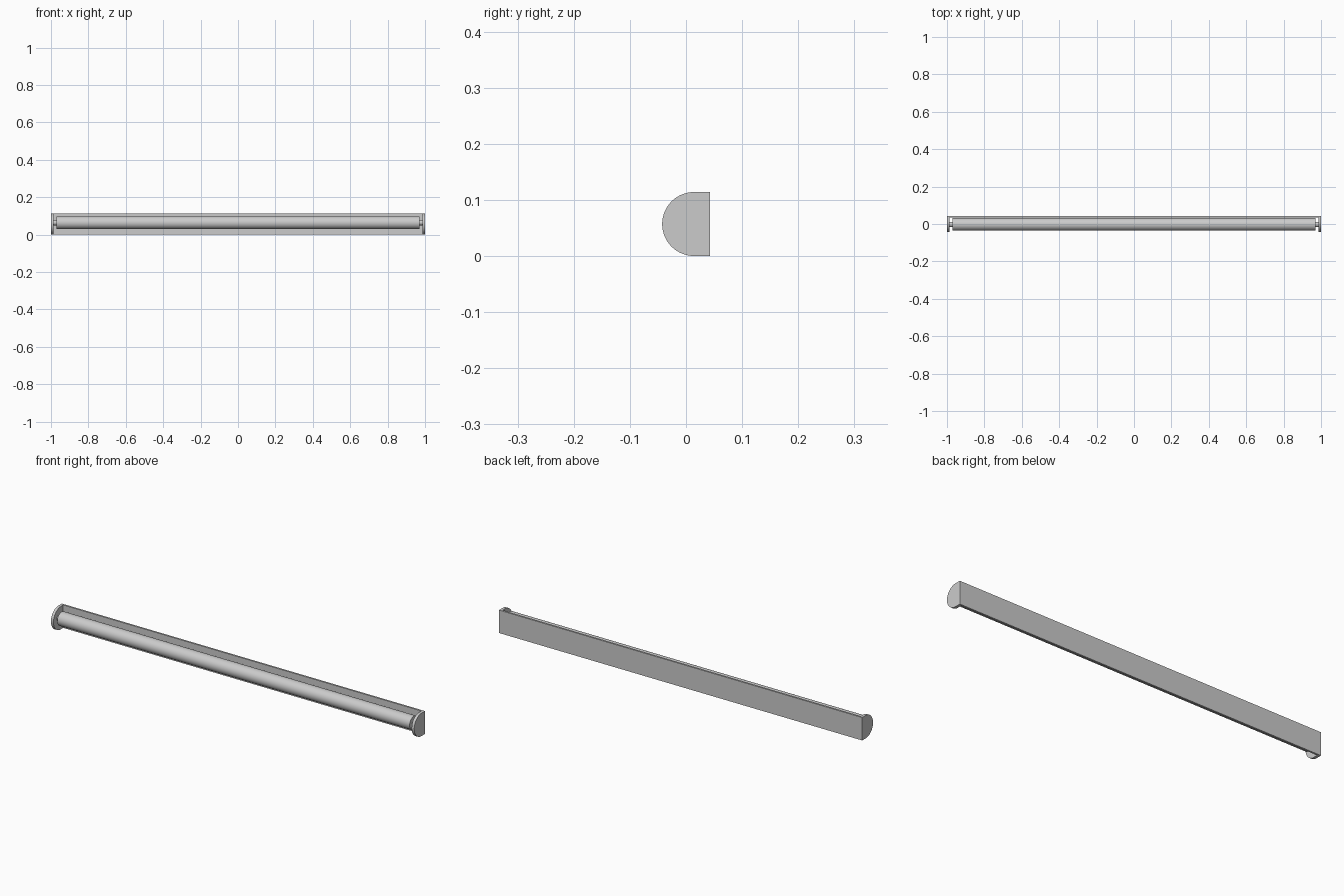
import bpy, math

if "Cube" in bpy.data.objects:
    bpy.data.objects.remove(bpy.data.objects["Cube"])

H, D = 0.114, 0.0425      # overall height, half depth
R = H / 2                 # end cap radius
TY, TZ = -0.002, 0.064    # roller axis


def extrude_x(name, profile, x0, x1):
    # Prism from a (y, z) profile along x
    n = len(profile)
    verts = [(x, y, z) for x in (x0, x1) for y, z in profile]
    faces = [tuple(reversed(range(n))), tuple(range(n, 2 * n))]
    faces += [(i, (i + 1) % n, n + (i + 1) % n, n + i) for i in range(n)]
    me = bpy.data.meshes.new(name)
    me.from_pydata(verts, [], faces)
    ob = bpy.data.objects.new(name, me)
    bpy.context.collection.objects.link(ob)
    bpy.context.view_layer.objects.active = ob
    bpy.ops.object.select_all(action='DESELECT')
    ob.select_set(True)
    bpy.ops.object.mode_set(mode='EDIT')
    bpy.ops.mesh.select_all(action='SELECT')
    bpy.ops.mesh.normals_make_consistent(inside=False)
    bpy.ops.object.mode_set(mode='OBJECT')
    bpy.ops.object.shade_smooth_by_angle(angle=math.radians(35))
    return ob


def circle(r, n=40):
    return [(TY + r * math.cos(2 * math.pi * i / n), TZ + r * math.sin(2 * math.pi * i / n)) for i in range(n)]


# Back plate
extrude_x("back_plate", [(D - 0.009, 0), (D, 0), (D, H), (D - 0.009, H)], -0.986, 0.986)

# Roller tube
extrude_x("tube", circle(0.034), -0.97, 0.97)

# Rounded end caps and the pins holding the tube
cap = [(D, 0), (D, H)]
cap += [(R - D + R * math.cos(a), R + R * math.sin(a))
        for a in (math.pi / 2 + math.pi * i / 32 for i in range(33))]
for side, s in (("left", -1), ("right", 1)):
    extrude_x(side + "_end_cap", cap, *sorted((s * 0.986, s * 1.0)))
    extrude_x(side + "_pin", circle(0.014, 24), *sorted((s * 0.965, s * 0.988)))
